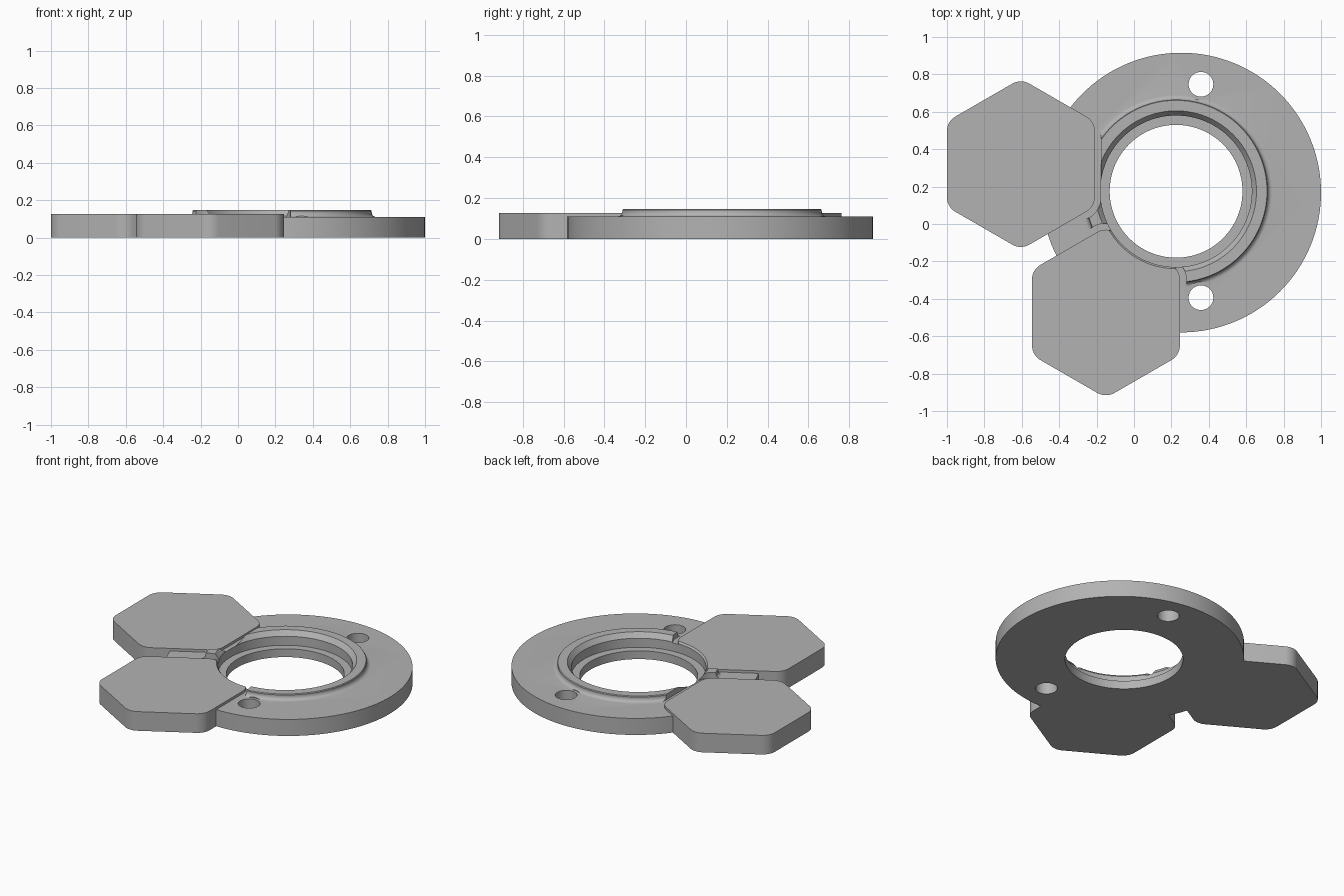
import bpy, bmesh
from math import cos, sin, pi, radians

if "Cube" in bpy.data.objects:
    bpy.data.objects.remove(bpy.data.objects["Cube"])

grey = bpy.data.materials.new("plain grey")
grey.use_nodes = True
grey.diffuse_color = (0.45, 0.45, 0.45, 1)
grey.node_tree.nodes["Principled BSDF"].inputs["Base Color"].default_value = grey.diffuse_color

PLATE_TOP, TAB_TOP, RIM_TOP = 0.11, 0.127, 0.147
BORE = (0.225, 0.175)
TABS = [(-0.605, 0.32), (-0.15, -0.473)]
HOLES = [(0.358, 0.747), (0.358, -0.394)]


def finish(name, bm):
    bmesh.ops.recalc_face_normals(bm, faces=bm.faces[:])
    mesh = bpy.data.meshes.new(name)
    bm.to_mesh(mesh)
    bm.free()
    mesh.materials.append(grey)
    obj = bpy.data.objects.new(name, mesh)
    bpy.context.collection.objects.link(obj)
    return obj


def lathe(name, centre, profile, sides=128):
    """Solid of revolution from (radius, height) pairs, capped at both ends."""
    bm = bmesh.new()
    rings = [[bm.verts.new((centre[0] + r * cos(2 * pi * i / sides),
                            centre[1] + r * sin(2 * pi * i / sides), z))
              for i in range(sides)] for r, z in profile]
    for low, high in zip(rings, rings[1:]):
        for i in range(sides):
            j = (i + 1) % sides
            bm.faces.new((low[i], low[j], high[j], high[i]))
    bm.faces.new(rings[0])
    bm.faces.new(rings[-1])
    return finish(name, bm)


def hexagon(name, centre, bottom, top, grow=0.0, steps=10):
    """Rounded hexagonal prism with its points along y."""
    fillet = 0.092
    reach = (0.3955 - fillet) / cos(pi / 6)
    fillet += grow
    bm = bmesh.new()
    outline = []
    for corner in range(6):
        a = radians(90 + 60 * corner)
        for s in range(steps + 1):
            b = a + radians(60 * s / steps - 30)
            outline.append(bm.verts.new((centre[0] + reach * cos(a) + fillet * cos(b),
                                         centre[1] + reach * sin(a) + fillet * sin(b), bottom)))
    face = bm.faces.new(outline)
    extruded = bmesh.ops.extrude_face_region(bm, geom=[face])
    verts = [v for v in extruded["geom"] if isinstance(v, bmesh.types.BMVert)]
    bmesh.ops.translate(bm, verts=verts, vec=(0, 0, top - bottom))
    if not face.is_valid or len(bm.faces) < len(outline) + 2:
        bm.faces.new(outline)
    return finish(name, bm)


def combine(target, other, operation):
    other.hide_render = True
    mod = target.modifiers.new(operation.lower(), "BOOLEAN")
    mod.operation, mod.solver, mod.object = operation, "EXACT", other
    bpy.context.view_layer.objects.active = target
    bpy.ops.object.modifier_apply(modifier=mod.name)
    bpy.data.objects.remove(other)


# Raised rim with a rounded foot, cleared around the tabs and screw holes
foot = 0.025
rim_profile = [(0.515, 0.095), (0.515, PLATE_TOP)]
rim_profile += [(0.515 - foot * sin(a), PLATE_TOP + foot * (1 - cos(a)))
                for a in (radians(15 * k) for k in range(1, 7))]
rim_profile += [(0.49, 0.142), (0.486, RIM_TOP)]
rim = lathe("raised_rim", BORE, rim_profile)
for tab in TABS:
    combine(rim, hexagon("tab_clearance", tab, 0.1, 0.3, 0.034), "DIFFERENCE")
for hole in HOLES:
    combine(rim, lathe("screw_clearance", hole, [(0.085, 0.085), (0.085, 0.3)], 48), "DIFFERENCE")

# Round base plate joined with the two hexagonal tabs and the rim
plate = lathe("base_plate", (0.2525, 0.168), [(0.7475, 0), (0.7475, PLATE_TOP)])
for tab in TABS:
    combine(plate, hexagon("hexagonal_tab", tab, 0, TAB_TOP), "UNION")
combine(plate, rim, "UNION")

# Stepped central bore with a sloping mouth
bore = lathe("bore_cutter", BORE, [(0.355, -0.1), (0.355, 0.055), (0.405, 0.055),
                                   (0.405, 0.115), (0.43, RIM_TOP), (0.43, 0.3)])
combine(plate, bore, "DIFFERENCE")

# Screw holes
for hole in HOLES:
    combine(plate, lathe("hole_cutter", hole, [(0.066, -0.1), (0.066, 0.3)], 48), "DIFFERENCE")

bpy.ops.object.select_all(action="DESELECT")
plate.select_set(True)
bpy.context.view_layer.objects.active = plate
bpy.ops.object.shade_smooth_by_angle(angle=radians(25))
